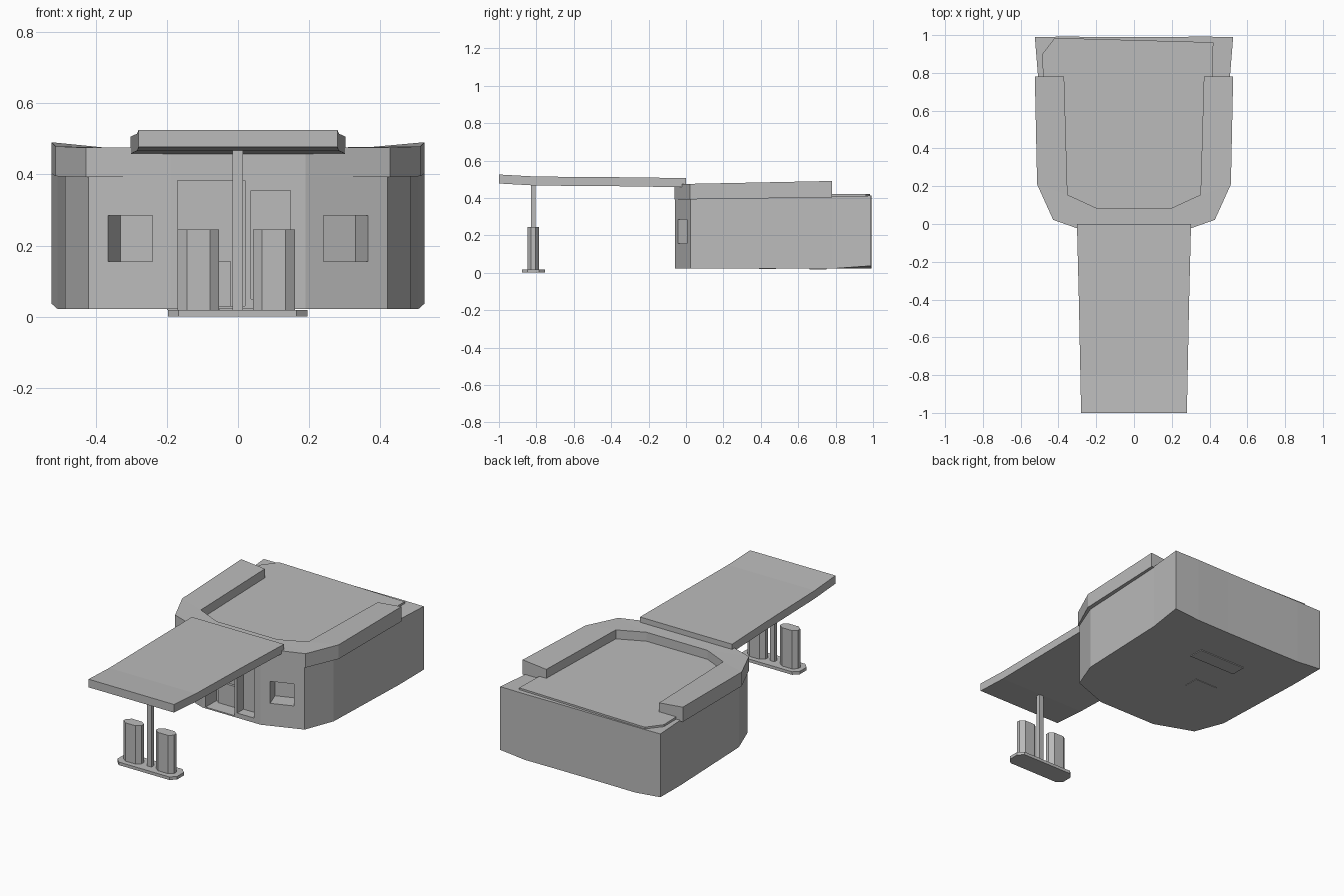
import bpy, bmesh
from mathutils import Matrix, Vector

if "Cube" in bpy.data.objects:
    bpy.data.objects.remove(bpy.data.objects["Cube"])

mat = bpy.data.materials.new("plain_grey")
mat.diffuse_color = (0.5, 0.5, 0.5, 1)
mat.use_nodes = True
mat.node_tree.nodes["Principled BSDF"].inputs["Base Color"].default_value = mat.diffuse_color


def link(name, bm):
    bmesh.ops.recalc_face_normals(bm, faces=bm.faces)
    me = bpy.data.meshes.new(name)
    bm.to_mesh(me)
    bm.free()
    me.materials.append(mat)
    ob = bpy.data.objects.new(name, me)
    bpy.context.collection.objects.link(ob)
    return ob


def prism(name, outline, low, high):
    """Vertical prism; low/high are heights or functions of (x, y)."""
    bm = bmesh.new()
    lo = low if callable(low) else (lambda x, y: low)
    hi = high if callable(high) else (lambda x, y: high)
    b = [bm.verts.new((x, y, lo(x, y))) for x, y in outline]
    t = [bm.verts.new((x, y, hi(x, y))) for x, y in outline]
    bm.faces.new(b)
    bm.faces.new(t)
    n = len(outline)
    for i in range(n):
        j = (i + 1) % n
        bm.faces.new((b[i], b[j], t[j], t[i]))
    return link(name, bm)


def mirrored(half):
    """Close a right-hand outline with its mirror image."""
    return half + [(-x, y) for x, y in reversed(half)]


def rect(x0, x1, y0, y1):
    return [(x0, y0), (x1, y0), (x1, y1), (x0, y1)]


def chamfered(x0, x1, y0, y1, c, d):
    return [(x0 + c, y0), (x1 - c, y0), (x1, y0 + d), (x1, y1 - d),
            (x1 - c, y1), (x0 + c, y1), (x0, y1 - d), (x0, y0 + d)]


def cut(target, cutter):
    cutter.hide_render = True
    cutter.hide_viewport = True
    m = target.modifiers.new("opening", 'BOOLEAN')
    m.operation = 'DIFFERENCE'
    m.solver = 'EXACT'
    m.object = cutter


# Main building with a bowed front and lifted back corners
body_half = [(0.19, -0.06), (0.42, 0.025), (0.487, 0.2), (0.508, 0.78),
             (0.525, 0.99), (0.36, 0.992), (0.15, 0.99)]
body = prism("building", mirrored(body_half),
             lambda x, y: 0.037 if abs(x) > 0.52 else 0.022,
             lambda x, y: 0.395 + 0.017 * max(0, y))

# Window recesses, set square to the slanted front walls
for s in (-1, 1):
    p0, p1 = Vector((s * 0.24, -0.0415)), Vector((s * 0.365, 0.0047))
    d = (p1 - p0).normalized()
    n = Vector((-d.y, d.x)) * s
    pts = [p0 - n * 0.05, p1 - n * 0.05, p1 + n * 0.1, p0 + n * 0.1]
    cut(body, prism("window_cutter", [tuple(p) for p in pts], 0.155, 0.285))

# Doorway and shop window
cut(body, prism("door_cutter", rect(-0.17, 0.02, -0.2, 0.04), 0.03, 0.383))
cut(body, prism("shop_window_cutter", rect(0.037, 0.148, -0.2, 0.0), 0.05, 0.355))
prism("door_lower_panel", rect(-0.15, -0.02, 0.025, 0.05), 0.028, 0.155)

# Roof deck and the U-shaped parapet around it
prism("roof_deck", [(-0.4, 0.04), (0.4, 0.04), (0.42, 0.962), (-0.42, 0.985),
                    (-0.485, 0.9), (-0.47, 0.3)], 0.38, 0.422)
outer = [(0.525, 0.78), (0.513, 0.21), (0.428, 0.022), (0.19, -0.062)]
inner = [(0.2, 0.085), (0.35, 0.155), (0.37, 0.78)]


def parapet_top(x, y):
    return 0.475 + 0.1 * max(0, abs(x) - 0.37) * max(0, y) / 0.78


def quad_strip(name):
    """Parapet made of matched outer and inner rails."""
    o = outer
    i = [(0.37, 0.78), (0.352, 0.155), (0.2, 0.085), (0.19, 0.085)]
    o = o + [(-x, y) for x, y in reversed(o)]
    i = i + [(-x, y) for x, y in reversed(i)]
    bm = bmesh.new()
    rings = []
    for (ox, oy), (ix, iy) in zip(o, i):
        low = 0.392 + 0.014 * max(0, oy)
        rings.append([bm.verts.new(c) for c in (
            (ox, oy, low), (ox, oy, parapet_top(ox, oy)),
            (ix, iy, parapet_top(ix, iy)), (ix, iy, low))])
    for a, b in zip(rings, rings[1:]):
        for k in range(4):
            m = (k + 1) % 4
            bm.faces.new((a[k], a[m], b[m], b[k]))
    bm.faces.new(rings[0])
    bm.faces.new(rings[-1])
    return link(name, bm)


quad_strip("parapet")

# Canopy: gently lifting slab that narrows to the front
bm = bmesh.new()
rings = []
for y, w, lo, hi in ((-1, 0.28, 0.477, 0.525), (-0.8, 0.284, 0.466, 0.514),
                     (-0.4, 0.292, 0.463, 0.511), (0.0, 0.302, 0.457, 0.506)):
    rings.append([bm.verts.new(c) for c in
                  ((-w, y, lo), (w, y, lo), (w, y, hi), (-w, y, hi))])
for a, b in zip(rings, rings[1:]):
    for k in range(4):
        m = (k + 1) % 4
        bm.faces.new((a[k], a[m], b[m], b[k]))
bm.faces.new(rings[0])
bm.faces.new(rings[-1])
link("canopy", bm)

# Pump island: base, two pumps and the canopy post
prism("island_base", chamfered(-0.197, 0.195, -0.878, -0.755, 0.03, 0.03), 0, 0.018)
prism("pump_left", chamfered(-0.17, -0.053, -0.848, -0.785, 0.026, 0.02), 0.015, 0.245)
prism("pump_right", chamfered(0.042, 0.16, -0.848, -0.785, 0.026, 0.02), 0.015, 0.245)
prism("canopy_post", rect(-0.016, 0.014, -0.83, -0.805), 0.015, 0.475)

# Shallow plates under the floor
prism("floor_plate_back", rect(-0.17, 0.14, 0.66, 0.75), 0.017, 0.03)
prism("floor_plate_middle", rect(-0.2, -0.05, 0.39, 0.48), 0.019, 0.03)
